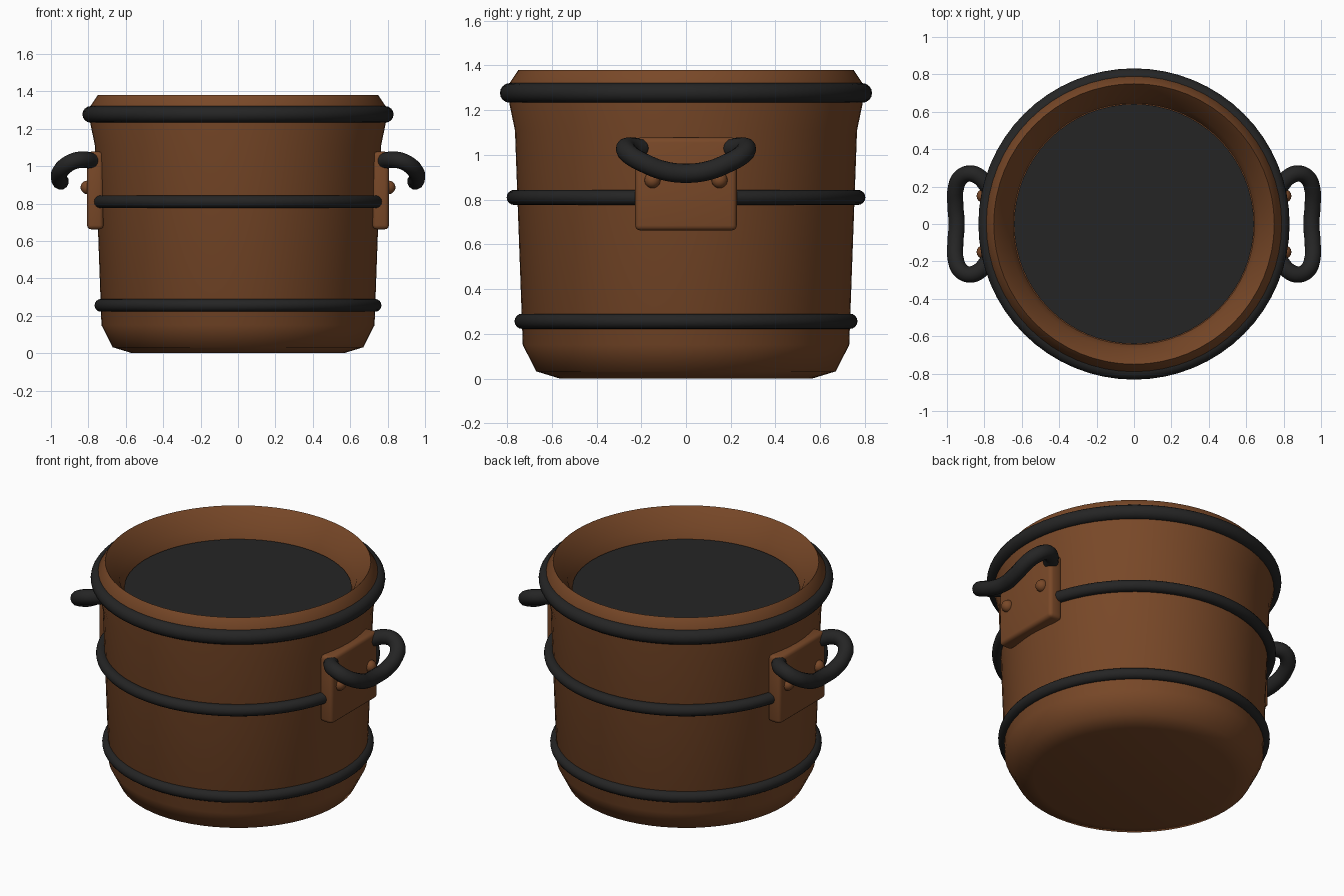
import bpy, bmesh, math

if "Cube" in bpy.data.objects:
    bpy.data.objects.remove(bpy.data.objects["Cube"])

def material(name, rgb):
    m = bpy.data.materials.new(name)
    m.diffuse_color = (*rgb, 1)
    m.use_nodes = True
    m.node_tree.nodes["Principled BSDF"].inputs["Base Color"].default_value = m.diffuse_color
    return m

BROWN = material("warm_brown", (0.19, 0.065, 0.021))
BLACK = material("dark_iron", (0.018, 0.018, 0.018))

def finish(name, mat, angle=50):
    ob = bpy.context.object
    ob.name = name
    ob.data.materials.clear()
    ob.data.materials.append(mat)
    bpy.ops.object.shade_smooth_by_angle(angle=math.radians(angle))
    return ob

def lathe(name, profile, mat, n=64):
    bm = bmesh.new()
    rings = [[bm.verts.new((r * math.cos(2 * math.pi * i / n),
                            r * math.sin(2 * math.pi * i / n), z))
              for i in range(n)] for r, z in profile]
    for a, b in zip(rings, rings[1:]):
        for i in range(n):
            j = (i + 1) % n
            bm.faces.new((a[i], a[j], b[j], b[i]))
    bm.faces.new(rings[0][::-1])
    bm.faces.new(rings[-1])
    me = bpy.data.meshes.new(name)
    bm.to_mesh(me)
    bm.free()
    ob = bpy.data.objects.new(name, me)
    bpy.context.collection.objects.link(ob)
    bpy.ops.object.select_all(action='DESELECT')
    ob.select_set(True)
    bpy.context.view_layer.objects.active = ob
    return finish(name, mat)

# Pot body: outer wall, flared rim and sloping inner lip
lathe("pot_body", [(0.565, 0), (0.67, 0.032), (0.73, 0.15), (0.765, 1.11),
                   (0.79, 1.23), (0.79, 1.32), (0.75, 1.38),
                   (0.67, 1.28), (0.645, 1.20)], BROWN)

# Dark surface inside the pot
lathe("dark_contents", [(0.641, 1.205), (0.641, 1.22)], BLACK)

# Iron hoops
for name, z, major, minor in (("top_hoop", 1.277, 0.788, 0.044),
                              ("middle_hoop", 0.81, 0.768, 0.034),
                              ("bottom_hoop", 0.256, 0.733, 0.034)):
    bpy.ops.mesh.primitive_torus_add(major_radius=major, minor_radius=minor,
                                     major_segments=64, minor_segments=16,
                                     location=(0, 0, z))
    finish(name, BLACK)

# Half of the handle path, from the plate to the middle of the grip
HALF = [(0.785, 0.205, 1.03), (0.825, 0.25, 1.035), (0.875, 0.27, 1.028),
        (0.925, 0.25, 1.0), (0.953, 0.19, 0.965), (0.955, 0.10, 0.93)]
PATH = HALF + [(0.948, 0, 0.918)] + [(x, -y, z) for x, y, z in HALF[::-1]]

for s, side in ((1, "right"), (-1, "left")):
    # Mounting plate
    bpy.ops.mesh.primitive_cube_add(size=1, location=(s * 0.763, 0, 0.87))
    ob = bpy.context.object
    ob.scale = (0.088, 0.454, 0.415)
    bpy.ops.object.transform_apply(location=False, rotation=False, scale=True)
    bev = ob.modifiers.new("bevel", 'BEVEL')
    bev.width, bev.segments = 0.022, 3
    bpy.ops.object.modifier_apply(modifier="bevel")
    finish(side + "_plate", BROWN, 40)

    # Rivets
    for y in (-0.15, 0.15):
        bpy.ops.mesh.primitive_uv_sphere_add(segments=16, ring_count=10, radius=0.036,
                                             location=(s * 0.806, y, 0.887))
        finish(side + "_rivet", BROWN)

    # Bent bar handle
    cu = bpy.data.curves.new(side + "_handle", 'CURVE')
    cu.dimensions = '3D'
    cu.bevel_depth, cu.bevel_resolution = 0.044, 4
    cu.use_fill_caps = True
    cu.resolution_u = 6
    sp = cu.splines.new('BEZIER')
    sp.bezier_points.add(len(PATH) - 1)
    for p, (x, y, z) in zip(sp.bezier_points, PATH):
        p.co = (s * x, y, z)
        p.handle_left_type = p.handle_right_type = 'AUTO'
    ob = bpy.data.objects.new(side + "_handle", cu)
    bpy.context.collection.objects.link(ob)
    bpy.ops.object.select_all(action='DESELECT')
    ob.select_set(True)
    bpy.context.view_layer.objects.active = ob
    bpy.ops.object.convert(target='MESH')
    finish(side + "_handle", BLACK)

    # Rounded handle ends
    for y in (-0.205, 0.205):
        bpy.ops.mesh.primitive_uv_sphere_add(segments=16, ring_count=10, radius=0.044,
                                             location=(s * 0.785, y, 1.03))
        finish(side + "_handle_end", BLACK)
